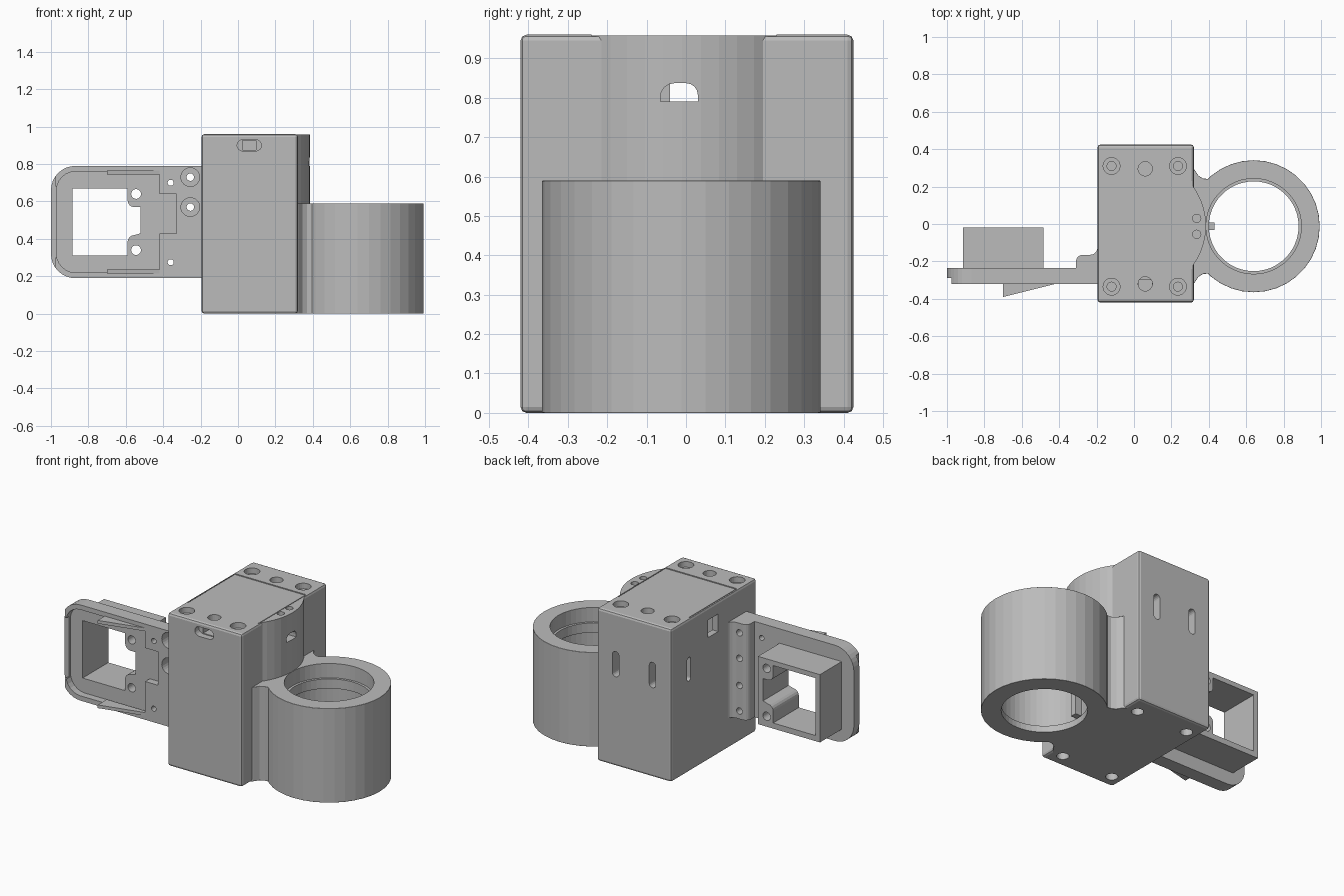
import bpy, bmesh, math
from mathutils import Matrix, Vector

cube = bpy.data.objects.get("Cube")
if cube:
    bpy.data.objects.remove(cube, do_unlink=True)

grey = bpy.data.materials.new("plain_grey")
grey.use_nodes = True
grey.diffuse_color = (0.5, 0.5, 0.5, 1)
grey.node_tree.nodes["Principled BSDF"].inputs["Base Color"].default_value = (0.5, 0.5, 0.5, 1)


def finish(name, bm):
    bmesh.ops.recalc_face_normals(bm, faces=bm.faces)
    mesh = bpy.data.meshes.new(name)
    bm.to_mesh(mesh)
    bm.free()
    mesh.materials.append(grey)
    obj = bpy.data.objects.new(name, mesh)
    bpy.context.collection.objects.link(obj)
    return obj


def prism(name, points, low, high, axis="z"):
    """Extrude an outline: (x, y) along z, (x, z) along y, or (y, z) along x."""
    place = {"z": lambda a, b, c: (a, b, c),
             "y": lambda a, b, c: (a, c, b),
             "x": lambda a, b, c: (c, a, b)}[axis]
    bm = bmesh.new()
    face = bm.faces.new([bm.verts.new(place(a, b, low)) for a, b in points])
    new = bmesh.ops.extrude_face_region(bm, geom=[face])["geom"]
    shift = Vector(place(0, 0, high - low))
    bmesh.ops.translate(bm, vec=shift, verts=[v for v in new if isinstance(v, bmesh.types.BMVert)])
    return finish(name, bm)


def box(name, xs, ys, zs):
    return prism(name, [(xs[0], ys[0]), (xs[1], ys[0]), (xs[1], ys[1]), (xs[0], ys[1])], *zs)


def arc(a, b, r, start, end, n):
    return [(a + r * math.cos(math.radians(start + (end - start) * i / n)),
             b + r * math.sin(math.radians(start + (end - start) * i / n))) for i in range(n + 1)]


def rod(a, b, r, low, high, axis="z", n=24):
    return prism("cutter", arc(a, b, r, 0, 360 - 360 / n, n - 1), low, high, axis)


def slot(a, b, width, height, low, high, axis):
    """Stadium-shaped cutter, long along its larger size."""
    r = min(width, height) / 2
    if height > width:
        d = height / 2 - r
        pts = arc(a, b + d, r, 0, 180, 8) + arc(a, b - d, r, 180, 360, 8)
    else:
        d = width / 2 - r
        pts = arc(a - d, b, r, 90, 270, 8) + arc(a + d, b, r, -90, 90, 8)
    return prism("cutter", pts, low, high, axis)


def apply_modifiers(obj):
    deps = bpy.context.evaluated_depsgraph_get()
    mesh = bpy.data.meshes.new_from_object(obj.evaluated_get(deps))
    obj.modifiers.clear()
    obj.data = mesh


def combine(obj, operation, *others):
    for other in others:
        mod = obj.modifiers.new("combine", "BOOLEAN")
        mod.operation, mod.object, mod.solver = operation, other, "EXACT"
        apply_modifiers(obj)
        bpy.data.objects.remove(other, do_unlink=True)


def bevel(obj, width, segments=2, angle=40):
    mod = obj.modifiers.new("bevel", "BEVEL")
    mod.width, mod.segments = width, segments
    mod.limit_method, mod.angle_limit = "ANGLE", math.radians(angle)
    apply_modifiers(obj)


# Main housing: rounded box with a bulged side
housing = box("housing", (-0.195, 0.32), (-0.42, 0.425), (0, 0.96))
bevel(housing, 0.015)
combine(housing, "UNION", prism("bulge", arc(0.025, -0.01, 0.36, -38, 38, 10), 0.01, 0.958))
combine(housing, "DIFFERENCE", box("cavity", (-0.155, 0.28), (-0.2, 0.2), (0.05, 0.9)))

# Lid panel outline in the top
lid = box("lid", (-0.18, 0.307), (-0.235, 0.225), (0.952, 0.957))
combine(housing, "DIFFERENCE", box("cutter", (-0.185, 0.312), (-0.24, 0.23), (0.952, 1)))

# Screw wells, top and bottom
for x in (-0.12, 0.235):
    for y in (-0.335, 0.31):
        combine(housing, "DIFFERENCE", rod(x, y, 0.045, 0.925, 1), rod(x, y, 0.024, 0.75, 1),
                rod(x, y, 0.035, -0.1, 0.06))
for y in (-0.32, 0.295):
    combine(housing, "DIFFERENCE", rod(0.06, y, 0.038, 0.925, 1))
for y in (-0.055, 0.03):
    combine(housing, "DIFFERENCE", rod(0.335, y, 0.022, 0.92, 1))

# Vents and ports
for x in (-0.065, 0.19):
    combine(housing, "DIFFERENCE", slot(x, 0.64, 0.045, 0.16, 0.36, 0.5, "y"))
combine(housing, "DIFFERENCE",
        slot(0.25, 0.645, 0.035, 0.15, -0.3, -0.13, "x"),
        box("cutter", (-0.3, -0.1), (-0.04, 0.06), (0.77, 0.88)),
        slot(0.06, 0.9, 0.13, 0.06, -0.5, -0.38, "y"),
        box("cutter", (0.025, 0.095), (-0.5, -0.3), (0.875, 0.925)),
        prism("cutter", [(0.03, 0.79)] + arc(0.0, 0.807, 0.03, 0, 90, 4)
              + arc(-0.03, 0.802, 0.035, 90, 180, 4) + [(-0.065, 0.79)], 0.2, 0.5, "x"))

# Ring holder with a filleted neck
CX, CY = 0.64, -0.012
ring = rod(CX, CY, 0.353, 0, 0.59, n=36)
ring.name = "ring_holder"
half = [(0.30, 0.33), (0.325, 0.3), (0.345, 0.27), (0.37, 0.255), (0.4, 0.253), (0.44, 0.27), (0.49, 0.3)]
outline = [(x, CY + y) for x, y in half] + [(x, CY - y) for x, y in reversed(half)]
combine(ring, "UNION", prism("neck", outline, 0, 0.59))
bevel(ring, 0.02, 3, 50)
combine(ring, "DIFFERENCE", rod(CX, CY, 0.24, -0.1, 0.7, n=48),
        rod(CX, CY, 0.255, 0.5, 0.7, n=48), rod(CX, CY, 0.255, 0.04, 0.44, n=48))
combine(housing, "DIFFERENCE", rod(CX, CY, 0.254, 0.0, 0.6, n=48))
key = box("locating_key", (0.37, 0.43), (CY - 0.02, CY + 0.02), (0.05, 0.4))

# Side plate with a rounded outer end
plate = prism("side_plate", arc(-0.87, 0.66, 0.13, 90, 180, 8) + arc(-0.87, 0.32, 0.13, 180, 270, 8)
              + [(-0.19, 0.19), (-0.19, 0.79)], -0.32, -0.235, "y")

# Mounting strip with a fillet against the housing
strip_outline = ([(-0.31, -0.25)] + arc(-0.275, -0.2, 0.035, 180, 90, 5)
                 + arc(-0.235, -0.125, 0.04, 270, 360, 5) + [(-0.19, -0.125), (-0.19, -0.25)])
combine(plate, "UNION", prism("strip", strip_outline, 0.19, 0.79))

# Square tube behind the plate
combine(plate, "UNION", box("tube", (-0.915, -0.485), (-0.26, -0.02), (0.275, 0.7)))

# Shallow pocket in the front of the plate
pocket = (arc(-0.87, 0.66, 0.1, 90, 180, 6) + arc(-0.87, 0.32, 0.1, 180, 270, 6)
          + [(-0.42, 0.22), (-0.42, 0.43), (-0.33, 0.43), (-0.33, 0.64), (-0.42, 0.64), (-0.42, 0.76)])
combine(plate, "DIFFERENCE", prism("cutter", pocket, -0.4, -0.275, "y"))

# Tube opening, leaving two screw corners
window = ([(-0.885, 0.31), (-0.59, 0.31), (-0.59, 0.36)] + arc(-0.555, 0.385, 0.035, 180, 90, 4)
          + [(-0.52, 0.43), (-0.52, 0.57)] + arc(-0.555, 0.605, 0.035, 270, 180, 4)
          + [(-0.59, 0.67), (-0.885, 0.67)])
combine(plate, "DIFFERENCE", prism("cutter", window, -0.5, 0.1, "y"))
for z in (0.34, 0.64):
    combine(plate, "DIFFERENCE", rod(-0.545, z, 0.026, -0.5, 0.1, "y"))

# Mounting holes, the upper two counterbored from the front
for z in (0.24, 0.4):
    combine(plate, "DIFFERENCE", rod(-0.255, z, 0.02, -0.3, 0, "y"))
for z in (0.57, 0.73):
    combine(plate, "DIFFERENCE", rod(-0.255, z, 0.02, -0.5, 0, "y"), rod(-0.255, z, 0.05, -0.5, -0.24, "y"))
for z in (0.275, 0.7):
    combine(plate, "DIFFERENCE", rod(-0.36, z, 0.016, -0.5, 0, "y"))

# Rim relief at the outer end
combine(plate, "DIFFERENCE", box("cutter", (-1.1, -0.976), (-0.4, -0.29), (0, 1)),
        box("cutter", (-1.1, -0.95), (-0.4, -0.29), (0.3, 0.68)))

# Wedge catches on the upper and lower rims
for name, low, high in (("lower_catch", 0.215, 0.235), ("upper_catch", 0.745, 0.765)):
    prism(name, [(-0.7, -0.3), (-0.7, -0.39), (-0.42, -0.32), (-0.42, -0.3)], low, high)
